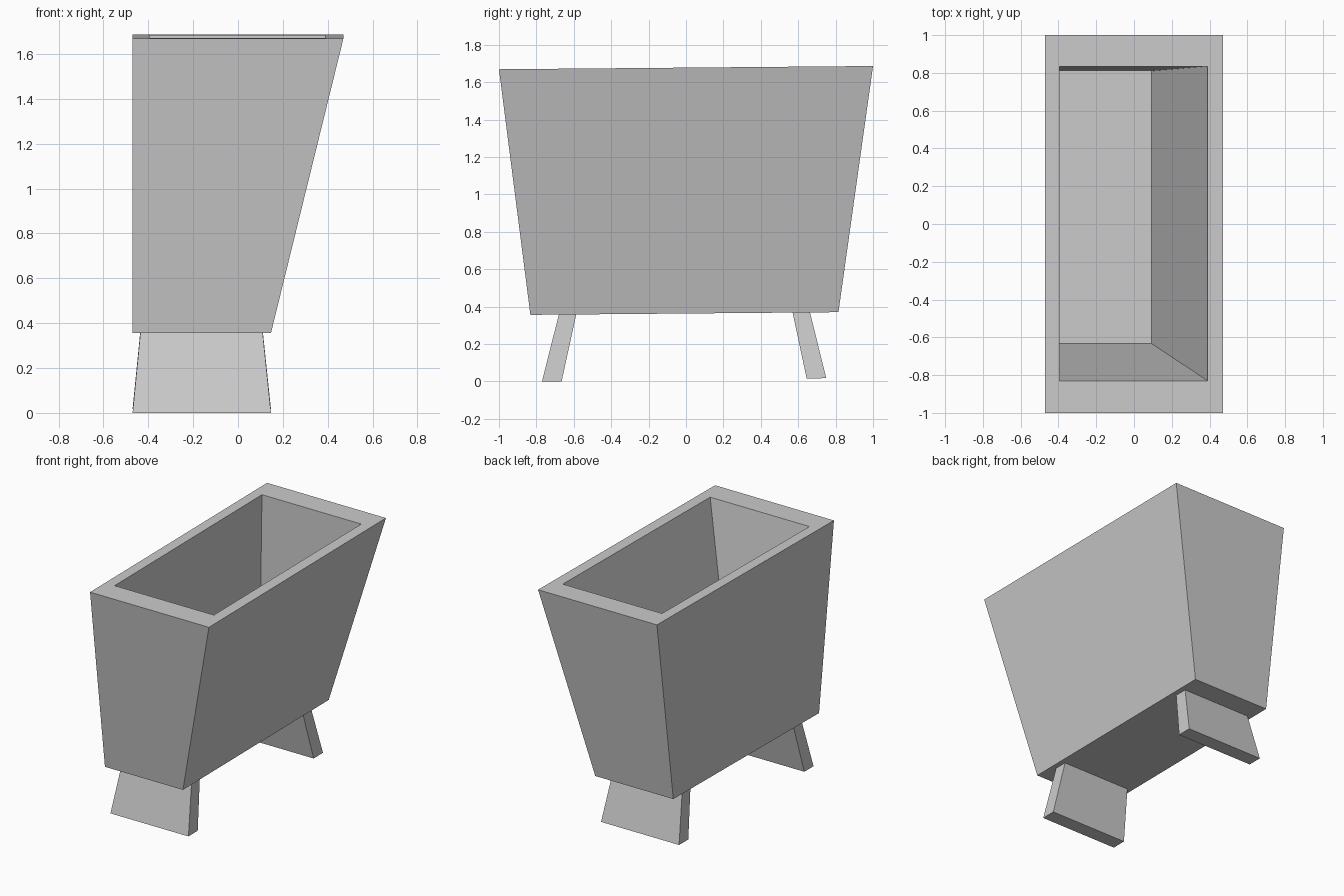
import bpy, bmesh

if "Cube" in bpy.data.objects:
    bpy.data.objects.remove(bpy.data.objects["Cube"])

TILT = 0.0087  # the whole planter leans very slightly toward the front


def ring(bm, x0, x1, y0, y1, z):
    """Rectangular loop of vertices, following the slight lean."""
    return [bm.verts.new((x, y, z + TILT * y))
            for x, y in ((x0, y0), (x1, y0), (x1, y1), (x0, y1))]


def loft(name, rects):
    """Closed flat-faced solid running through successive rectangles."""
    bm = bmesh.new()
    rings = [ring(bm, *r) for r in rects]
    for a, b in zip(rings, rings[1:]):
        for i in range(4):
            j = (i + 1) % 4
            bm.faces.new((a[i], a[j], b[j], b[i]))
    bm.faces.new(rings[0][::-1])
    bm.faces.new(rings[-1])
    bmesh.ops.recalc_face_normals(bm, faces=bm.faces)
    mesh = bpy.data.meshes.new(name)
    bm.to_mesh(mesh)
    bm.free()
    obj = bpy.data.objects.new(name, mesh)
    bpy.context.collection.objects.link(obj)
    return obj


# Tapered trough: underside, outer rim, inner rim, inner floor
loft("planter_box", [
    (-0.47, 0.147, -0.832, 0.815, 0.3635),
    (-0.47, 0.47, -1.0, 1.0, 1.678),
    (-0.395, 0.39, -0.83, 0.835, 1.678),
    (-0.395, 0.093, -0.633, 0.81, 0.455),
])

# Splayed slab legs: foot, then the narrower top under the box
for name, foot, top in (
    ("front_leg", (-0.77, -0.665), (-0.68, -0.587)),
    ("back_leg", (0.645, 0.75), (0.57, 0.663)),
):
    z_foot = 0.0065 if name == "front_leg" else 0.011
    loft(name, [
        (-0.47, 0.147, *foot, z_foot),
        (-0.435, 0.11, *top, 0.3635),
    ])
